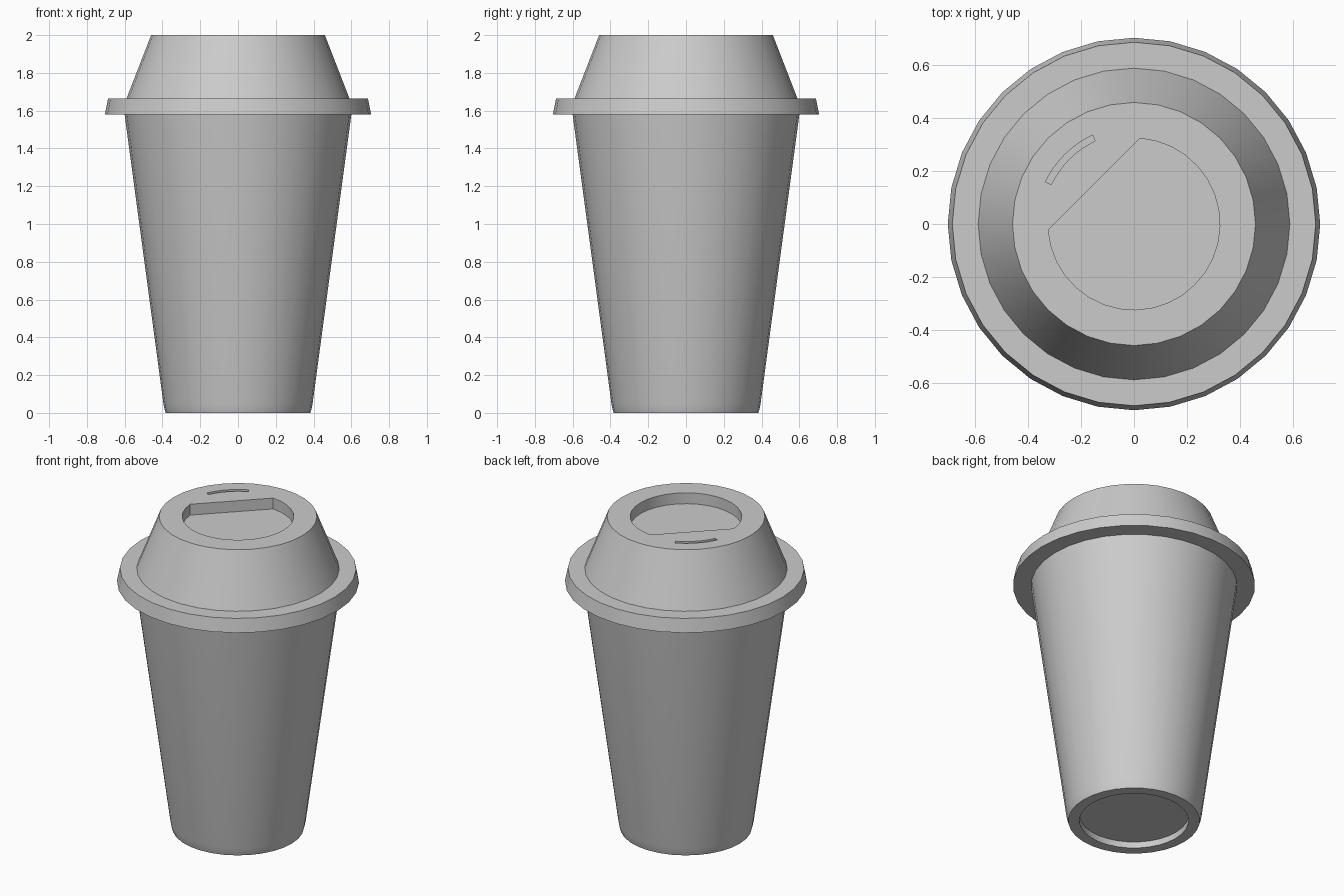
import bpy, bmesh
from math import cos, sin, radians, pi

if "Cube" in bpy.data.objects:
    bpy.data.objects.remove(bpy.data.objects["Cube"])

SIDES = 32


def make_object(name, bm):
    bmesh.ops.recalc_face_normals(bm, faces=bm.faces)
    mesh = bpy.data.meshes.new(name)
    bm.to_mesh(mesh)
    bm.free()
    obj = bpy.data.objects.new(name, mesh)
    bpy.context.collection.objects.link(obj)
    return obj


def lathe(name, profile):
    """Revolve (radius, z) points about z and cap both ends."""
    bm = bmesh.new()
    rings = [[bm.verts.new((r * cos(2 * pi * i / SIDES), r * sin(2 * pi * i / SIDES), z))
              for i in range(SIDES)] for r, z in profile]
    for a, b in zip(rings, rings[1:]):
        for i in range(SIDES):
            j = (i + 1) % SIDES
            bm.faces.new((a[i], a[j], b[j], b[i]))
    bm.faces.new(rings[0])
    bm.faces.new(rings[-1])
    return make_object(name, bm)


def prism(name, outline, z0, z1):
    bm = bmesh.new()
    low = [bm.verts.new((x, y, z0)) for x, y in outline]
    high = [bm.verts.new((x, y, z1)) for x, y in outline]
    bm.faces.new(low)
    bm.faces.new(high)
    for i in range(len(low)):
        j = (i + 1) % len(low)
        bm.faces.new((low[i], low[j], high[j], high[i]))
    return make_object(name, bm)


def arc(radius, start, end, steps):
    angles = [radians(start + (end - start) * i / steps) for i in range(steps + 1)]
    return [(radius * cos(a), radius * sin(a)) for a in angles]


def activate(obj):
    bpy.ops.object.select_all(action='DESELECT')
    obj.select_set(True)
    bpy.context.view_layer.objects.active = obj


def carve(obj, cutter):
    mod = obj.modifiers.new("carve", 'BOOLEAN')
    mod.operation = 'DIFFERENCE'
    mod.solver = 'EXACT'
    mod.object = cutter
    activate(obj)
    bpy.ops.object.modifier_apply(modifier=mod.name)
    bpy.data.objects.remove(cutter)


# Tapered cup with a recessed base
cup = lathe("cup", [(0.318, 0.04), (0.318, 0), (0.383, 0), (0.389, 0.02),
                    (0.395, 0.05), (0.603, 1.60)])

# Lid with flared rim and raised sloping top
lid = lathe("lid", [(0.705, 1.58), (0.688, 1.665), (0.59, 1.665), (0.46, 2.0)])

# D-shaped well in the lid, flat side towards the drinking slot
carve(lid, prism("well_cutter", arc(0.325, -176, 86, 24), 1.93, 2.1))

# Curved drinking slot
slot = arc(0.371, 115, 154.5, 8) + arc(0.347, 154.5, 115, 8)
carve(lid, prism("slot_cutter", slot, 1.93, 2.1))

for part in (cup, lid):
    activate(part)
    bpy.ops.object.shade_smooth_by_angle(angle=radians(30))
